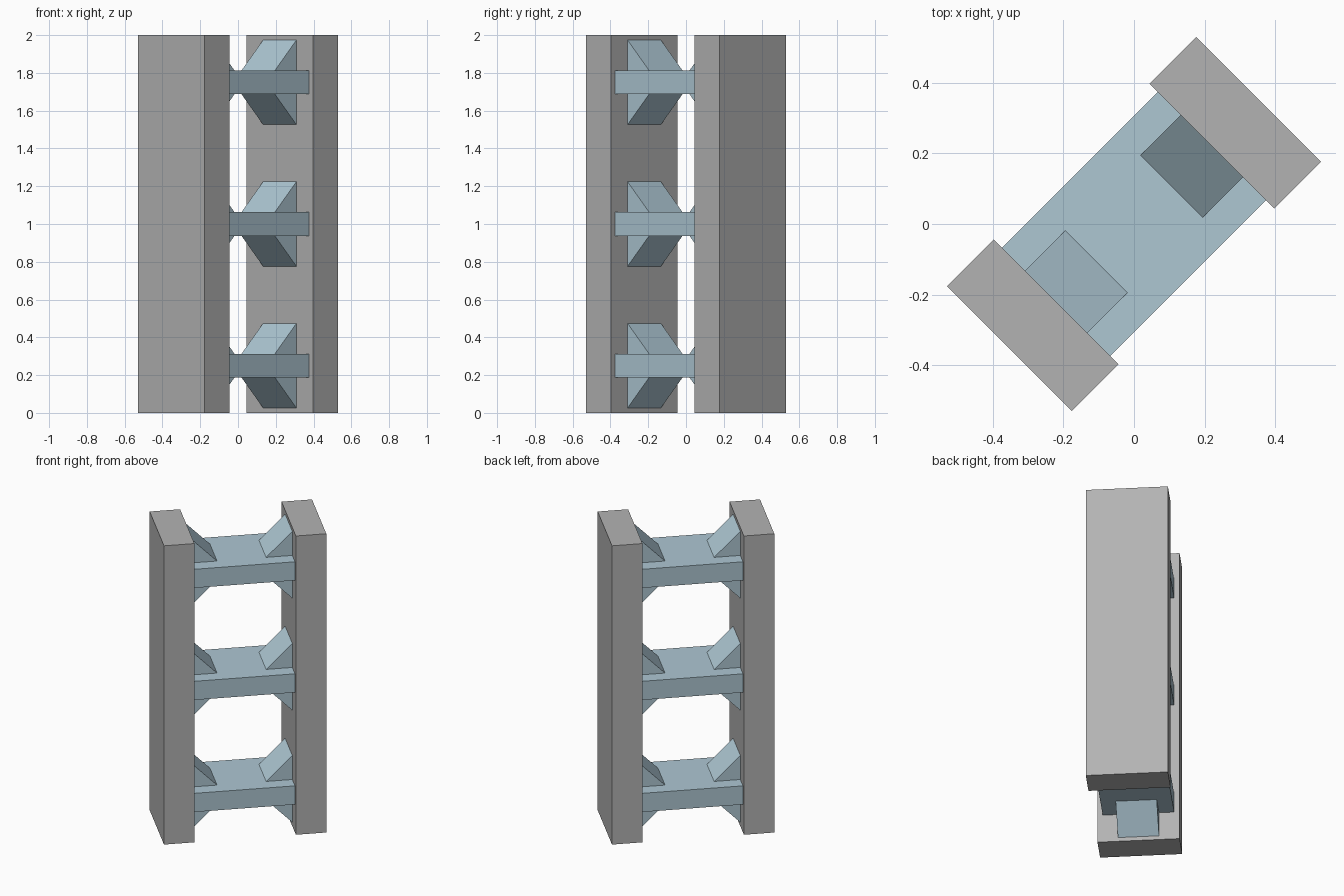
import bpy, bmesh, math
from mathutils import Matrix

if "Cube" in bpy.data.objects:
    bpy.data.objects.remove(bpy.data.objects["Cube"])

TURN = Matrix.Rotation(math.radians(45), 4, 'Z')   # whole frame stands diagonally


def material(name, rgb):
    m = bpy.data.materials.new(name)
    m.diffuse_color = (*rgb, 1)
    m.use_nodes = True
    m.node_tree.nodes["Principled BSDF"].inputs["Base Color"].default_value = m.diffuse_color
    return m


grey = material("post grey", (0.45, 0.45, 0.45))
blue = material("pale steel blue", (0.42, 0.57, 0.65))


def extrude_profile(name, profile, half_depth, mat):
    """Extrude a (length, height) outline across the width, then turn it 45 degrees."""
    bm = bmesh.new()
    face = bm.faces.new([bm.verts.new((u, -half_depth, z)) for u, z in profile])
    ext = bmesh.ops.extrude_face_region(bm, geom=[face])
    moved = [g for g in ext["geom"] if isinstance(g, bmesh.types.BMVert)]
    bmesh.ops.translate(bm, vec=(0, 2 * half_depth, 0), verts=moved)
    bmesh.ops.recalc_face_normals(bm, faces=bm.faces)
    bm.transform(TURN)
    mesh = bpy.data.meshes.new(name)
    bm.to_mesh(mesh)
    bm.free()
    mesh.materials.append(mat)
    obj = bpy.data.objects.new(name, mesh)
    bpy.context.collection.objects.link(obj)


def rect(u0, u1, z0, z1):
    return [(u0, z0), (u1, z0), (u1, z1), (u0, z1)]


INNER, OUTER = 0.3125, 0.5      # post faces
HALF = 0.0625                   # half rung thickness
BRACE = 0.1615                  # brace leg length

# Upright posts
for side, s in (("left", -1), ("right", 1)):
    extrude_profile(f"{side}_post", rect(s * INNER, s * OUTER, 0, 2), 0.25, grey)

# Rungs with wedge braces above and below at both ends
for i, z in enumerate((0.25, 1.0, 1.75), 1):
    extrude_profile(f"rung_{i}", rect(-INNER, INNER, z - HALF, z + HALF), 0.2175, blue)
    for side, s in (("left", -1), ("right", 1)):
        for level, d in (("lower", -1), ("upper", 1)):
            base = z + d * HALF
            wedge = [(s * INNER, base), (s * (INNER - BRACE), base),
                     (s * INNER, base + d * BRACE)]
            extrude_profile(f"{side}_{level}_brace_{i}", wedge, 0.125, blue)
